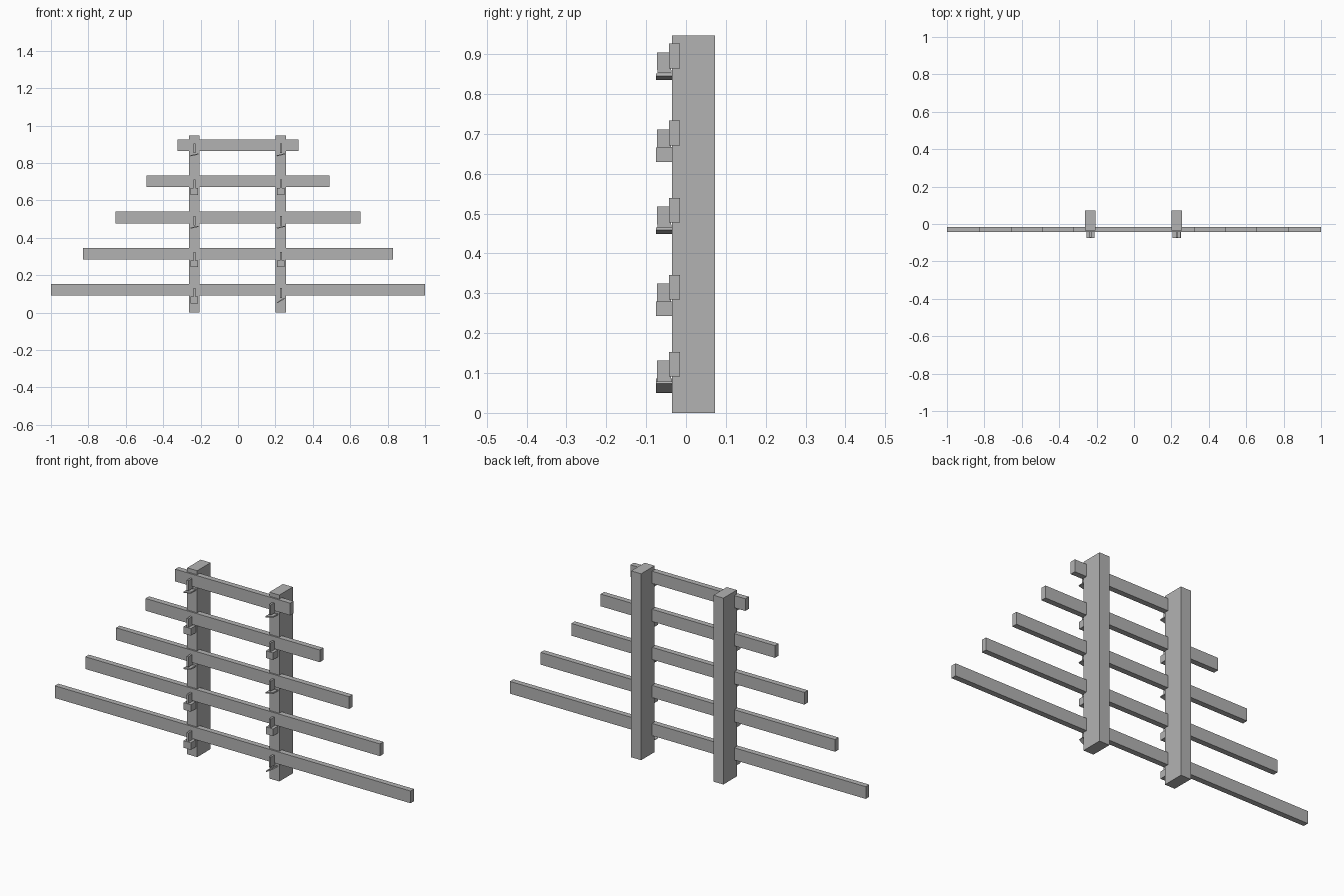
import bpy
from math import radians
from mathutils import Matrix, Vector

cube = bpy.data.objects.get("Cube")
if cube:
    bpy.data.objects.remove(cube, do_unlink=True)

grey = bpy.data.materials.new("plain_grey")
grey.use_nodes = True
colour = (0.45, 0.45, 0.45, 1)
grey.diffuse_color = colour
grey.node_tree.nodes["Principled BSDF"].inputs["Base Color"].default_value = colour


def prism(name, profile, x0, x1):
    """Extrude a (y, z) outline along x."""
    n = len(profile)
    verts = [(x, y, z) for x in (x0, x1) for y, z in profile]
    faces = [tuple(range(n))[::-1], tuple(range(n, 2 * n))]
    faces += [(i, (i + 1) % n, (i + 1) % n + n, i + n) for i in range(n)]
    mesh = bpy.data.meshes.new(name)
    mesh.from_pydata(verts, [], faces)
    mesh.materials.append(grey)
    obj = bpy.data.objects.new(name, mesh)
    bpy.context.collection.objects.link(obj)
    return obj


def box(name, x0, x1, y0, y1, z0, z1):
    return prism(name, [(y0, z0), (y1, z0), (y1, z1), (y0, z1)], x0, x1)


def tilt(obj, centre, angle):
    """Tilt a part about the front-back axis through centre."""
    c = Vector(centre)
    turn = Matrix.Rotation(radians(angle), 4, "Y")
    obj.data.transform(Matrix.Translation(c) @ turn @ Matrix.Translation(-c))


posts = {"right": -0.233, "left": 0.229}
half_lengths = (1.0, 0.828, 0.655, 0.49, 0.323)

# Upright posts
for side, x in posts.items():
    box(side + "_post", x - 0.028, x + 0.028, -0.035, 0.073, 0, 0.947)

for row, half in enumerate(half_lengths):
    # Crossbar, shorter toward the top
    z = 0.091 + 0.1934 * row
    box(f"crossbar_{row + 1}", -half, half, -0.043, -0.015, z, z + 0.062)

    for side, x in posts.items():
        label = f"{side}_{row + 1}"
        # Thin upright fin in front of the bar
        prism("bracket_fin_" + label,
              [(-0.072, z - 0.012), (-0.036, z - 0.012), (-0.043, z + 0.04), (-0.073, z + 0.04)],
              x - 0.005, x + 0.005)
        # Support under the bar: a block, or a tilted plate
        if row in (2, 4) or (row == 0 and side == "left"):
            drop, angle = (0.026, -32) if row == 0 else (0.021, -13)
            plate = box("bracket_plate_" + label, x - 0.022, x + 0.022,
                        -0.075, -0.034, z - drop - 0.003, z - drop + 0.003)
            tilt(plate, (x, 0, z - drop), angle)
        else:
            box("bracket_block_" + label, x - 0.02, x + 0.02, -0.075, -0.034, z - 0.041, z - 0.005)
